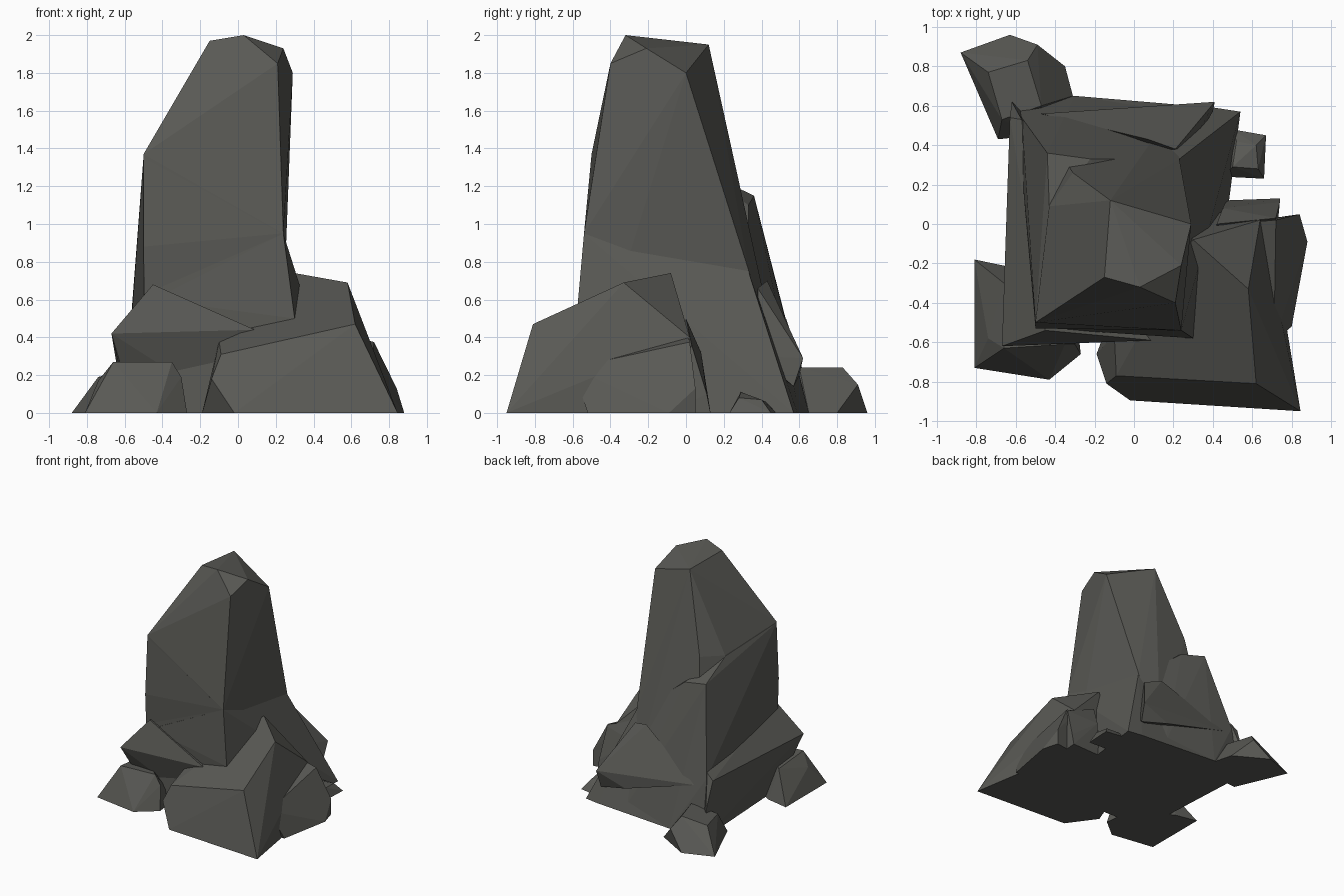
import bpy, bmesh

# One flat stone colour
stone = bpy.data.materials.new("dark stone")
stone.diffuse_color = (0.10, 0.10, 0.09, 1)


def rock(name, points, base):
    """Faceted boulder: convex hull of upper corners and a ground outline."""
    bm = bmesh.new()
    for p in points + [(x, y, 0) for x, y in base]:
        bm.verts.new(p)
    res = bmesh.ops.convex_hull(bm, input=bm.verts[:])
    spare = {g for g in res["geom_interior"] + res["geom_unused"]
             if isinstance(g, bmesh.types.BMVert)}
    bmesh.ops.delete(bm, geom=list(spare), context="VERTS")
    bmesh.ops.dissolve_limit(bm, angle_limit=0.06, verts=bm.verts[:], edges=bm.edges[:])
    bmesh.ops.recalc_face_normals(bm, faces=bm.faces[:])
    mesh = bpy.data.meshes.new(name)
    bm.to_mesh(mesh)
    bm.free()
    mesh.materials.append(stone)
    bpy.context.collection.objects.link(bpy.data.objects.new(name, mesh))


# Tall central spire with a slanted cap
rock("spire", [(-0.15, -0.27, 1.97), (-0.12, 0.12, 1.95), (0.29, 0, 1.80),
               (0.24, -0.21, 1.93), (0.03, -0.32, 2.0), (0.21, -0.40, 1.85),
               (-0.50, -0.50, 1.37), (0.24, -0.54, 0.95),
               (-0.31, 0.26, 1.31), (-0.43, 0.09, 1.29), (0.23, 0.33, 0.76)],
     [(-0.48, -0.54), (-0.46, 0.50), (0.18, 0.55), (0.22, -0.56)])

# Lower spire body, stepping out at the rear ledge
rock("spire_ledge", [(-0.50, -0.50, 1.36), (0.23, -0.54, 0.95), (-0.44, 0.36, 1.15),
                     (-0.22, 0.33, 1.10), (0.22, 0.33, 0.74), (-0.43, 0.09, 1.28),
                     (-0.50, -0.53, 0.88), (-0.57, 0.54, 0.45)],
     [(-0.49, -0.50), (-0.60, 0.60), (-0.30, 0.65), (0.18, 0.60), (0.22, -0.5)])

# Flared skirt around the spire's foot
rock("skirt", [(0.24, -0.54, 0.95), (0.23, 0.33, 0.75), (0.33, -0.22, 0.68),
               (0.30, -0.58, 0.50), (-0.45, -0.53, 0.60), (-0.40, 0.30, 0.60)],
     [(-0.56, -0.50), (-0.62, 0.60), (-0.30, 0.65), (0.41, 0.59), (0.54, 0.57),
      (0.48, 0.10), (0.30, -0.5)])

# Overhanging wedge on the rear face
rock("rear_wedge", [(0.21, 0.38, 0.66), (0.07, 0.43, 0.70), (0.41, 0.62, 0.29),
                    (0.15, 0.60, 0.20), (-0.47, 0.56, 0.38), (0.40, 0.57, 0.14),
                    (0.0, 0.35, 0.3), (0.28, 0.38, 0.3)], [])

# Overhanging slab along the left flank
rock("left_slab", [(-0.47, -0.15, 0.61), (-0.45, -0.54, 0.68), (-0.67, -0.62, 0.42),
                   (-0.06, -0.58, 0.42), (0.09, -0.59, 0.44), (-0.63, 0.54, 0.45),
                   (-0.57, 0.53, 0.50), (-0.62, 0.62, 0.22), (-0.62, -0.54, 0.25),
                   (-0.2, -0.5, 0.12)],
     [(-0.57, -0.4), (-0.6, 0.55), (-0.2, -0.4), (-0.3, 0.3)])

# Large boulder at the front right
rock("front_boulder", [(0.62, -0.81, 0.47), (-0.09, -0.77, 0.31), (-0.14, -0.81, 0.18),
                       (0.58, -0.33, 0.69), (0.30, -0.08, 0.74), (0.64, 0.02, 0.40),
                       (-0.10, -0.56, 0.38)],
     [(-0.02, -0.895), (0.845, -0.95), (-0.19, -0.66), (-0.13, -0.5), (0.2, 0.1),
      (0.68, 0.05)])

# Thin shards on the right side
rock("right_shard", [(0.60, 0.01, 0.41), (0.72, 0.02, 0.375), (0.71, -0.60, 0.24),
                     (0.84, 0.05, 0.13)],
     [(0.88, -0.09), (0.80, -0.52), (0.84, 0.05), (0.5, 0), (0.5, -0.5)])
rock("rear_shard", [(0.72, 0.03, 0.36), (0.45, 0.08, 0.32), (0.42, 0.0, 0.5),
                    (0.74, 0.11, 0.10)],
     [(0.74, 0.13), (0.47, 0.12), (0.4, -0.1), (0.72, -0.1)])

# Small loose stones around the base
rock("left_stone", [(-0.66, -0.63, 0.27), (-0.35, -0.61, 0.27), (-0.30, -0.61, 0.19),
                    (-0.66, -0.30, 0.24), (-0.74, -0.58, 0.17)],
     [(-0.81, -0.73), (-0.43, -0.79), (-0.27, -0.66), (-0.81, -0.18),
      (-0.62, -0.22), (-0.3, -0.4)])
rock("rear_stone", [(-0.74, 0.77, 0.19), (-0.54, 0.83, 0.24), (-0.47, 0.60, 0.24),
                    (-0.67, 0.53, 0.18), (-0.49, 0.91, 0.15)],
     [(-0.88, 0.87), (-0.63, 0.96), (-0.35, 0.80), (-0.31, 0.65), (-0.5, 0.45), (-0.69, 0.43)])
rock("right_stone", [(0.52, 0.42, 0.06), (0.62, 0.40, 0.07), (0.63, 0.28, 0.08),
                     (0.50, 0.29, 0.11)],
     [(0.50, 0.48), (0.67, 0.45), (0.66, 0.23), (0.46, 0.24)])
